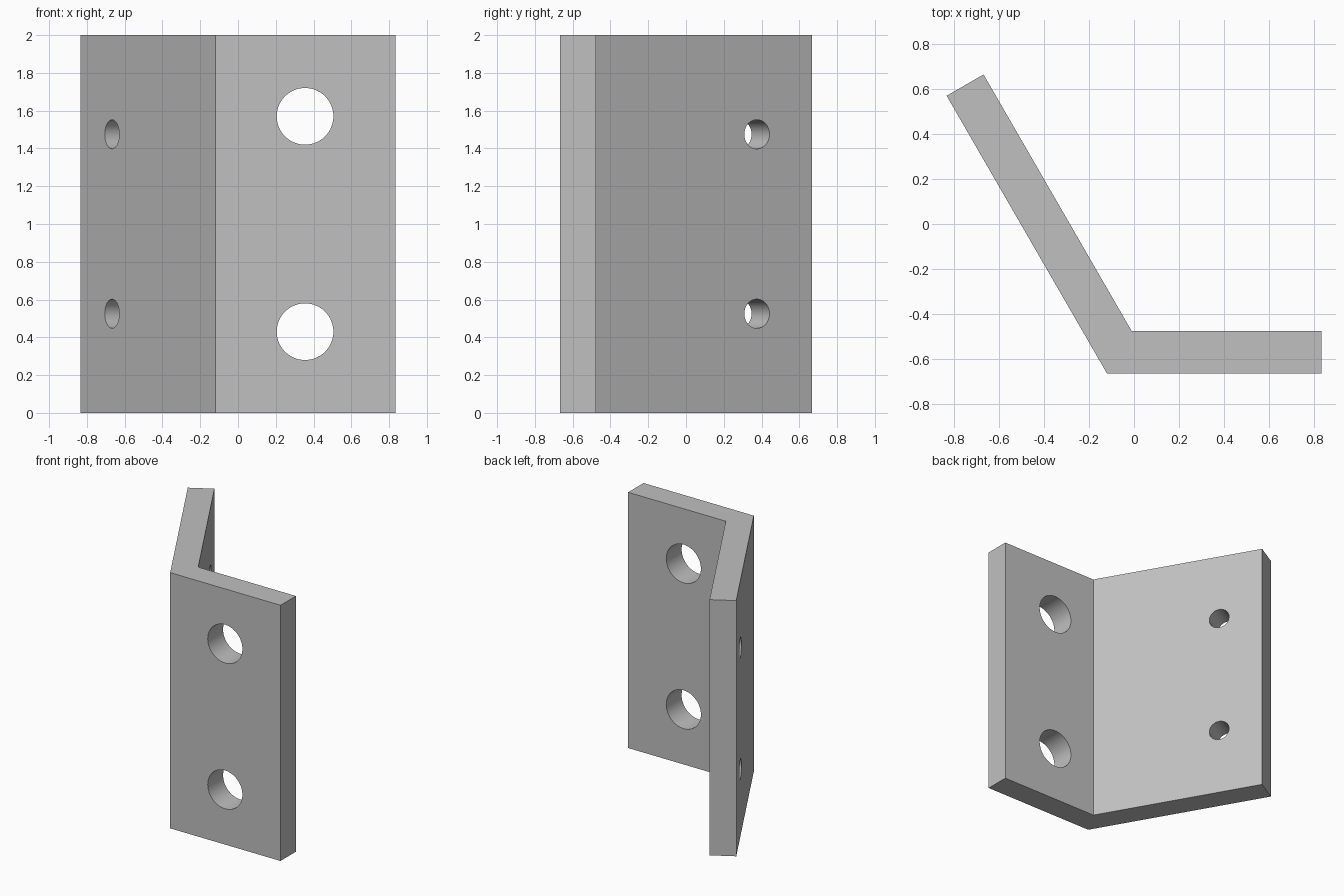
import bpy
from math import radians, sin, cos
from mathutils import Vector, Matrix

if "Cube" in bpy.data.objects:
    bpy.data.objects.remove(bpy.data.objects["Cube"], do_unlink=True)

HEIGHT = 2.0
THICK = 0.19
corner = Vector((-0.12, -0.667, 0))                      # outer bend
wing_dir = Vector((-cos(radians(60)), sin(radians(60)), 0))
wing_in = Vector((sin(radians(60)), cos(radians(60)), 0))  # wing inner normal

grey = bpy.data.materials.new("plain grey")
grey.use_nodes = True
colour = (0.53, 0.53, 0.53, 1)
grey.diffuse_color = colour
grey.node_tree.nodes["Principled BSDF"].inputs["Base Color"].default_value = colour

# Bent plate: extruded angle profile
wing_end = corner + wing_dir * 1.43
inner_bend = corner + Vector((THICK * cos(radians(60)) / sin(radians(60)), THICK, 0))
profile = [corner, Vector((0.835, corner.y, 0)), Vector((0.835, corner.y + THICK, 0)),
           inner_bend, wing_end + wing_in * THICK, wing_end]
n = len(profile)
verts = profile + [p + Vector((0, 0, HEIGHT)) for p in profile]
faces = [list(range(n))[::-1], list(range(n, 2 * n))]
faces += [[i, (i + 1) % n, (i + 1) % n + n, i + n] for i in range(n)]
mesh = bpy.data.meshes.new("angle_bracket")
mesh.from_pydata(verts, [], faces)
mesh.materials.append(grey)
bracket = bpy.data.objects.new("angle_bracket", mesh)
bpy.context.collection.objects.link(bracket)


def drill(name, centre, axis, radius):
    """Cut a round through-hole along the axis."""
    bpy.ops.mesh.primitive_cylinder_add(vertices=64, radius=radius, depth=THICK * 2)
    cutter = bpy.context.object
    cutter.name = name
    cutter.data.materials.append(grey)
    cutter.matrix_world = Matrix.Translation(centre) @ axis.to_track_quat('Z', 'Y').to_matrix().to_4x4()
    cutter.hide_render = True
    mod = bracket.modifiers.new(name, 'BOOLEAN')
    mod.operation = 'DIFFERENCE'
    mod.solver = 'EXACT'
    mod.object = cutter
    bpy.ops.object.select_all(action='DESELECT')
    bracket.select_set(True)
    bpy.context.view_layer.objects.active = bracket
    bpy.ops.object.modifier_apply(modifier=mod.name)
    bpy.data.objects.remove(cutter, do_unlink=True)


# Two large holes in the front flange, two small ones in the angled wing
small = corner + wing_dir * 1.094 + wing_in * THICK / 2
for side in (-1, 1):
    drill("large_hole_cutter", Vector((0.355, corner.y + THICK / 2, HEIGHT / 2 + side * 0.57)),
          Vector((0, 1, 0)), 0.15)
    drill("small_hole_cutter", small + Vector((0, 0, HEIGHT / 2 + side * 0.475)), wing_in, 0.077)

bpy.ops.object.shade_smooth_by_angle(angle=radians(30))
